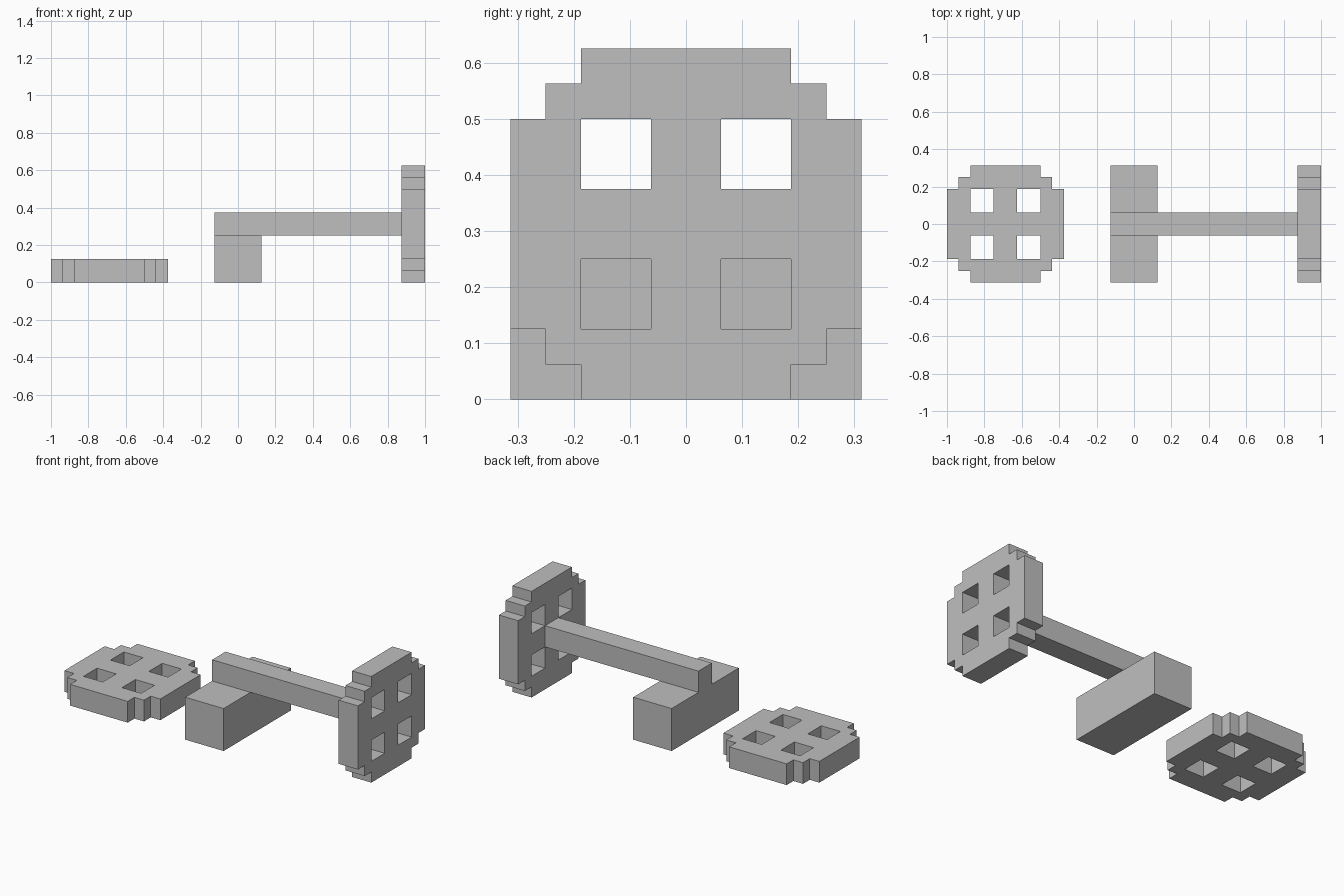
import bpy
import bmesh
from math import radians
from mathutils import Matrix, Vector

cube = bpy.data.objects.get("Cube")
if cube:
    bpy.data.objects.remove(cube, do_unlink=True)

U = 1 / 16  # block unit

grey = bpy.data.materials.new("plain_grey")
grey.use_nodes = True
colour = (0.52, 0.52, 0.52, 1)
grey.diffuse_color = colour
grey.node_tree.nodes["Principled BSDF"].inputs["Base Color"].default_value = colour


def finish(bm, name):
    bmesh.ops.recalc_face_normals(bm, faces=bm.faces)
    mesh = bpy.data.meshes.new(name)
    bm.to_mesh(mesh)
    bm.free()
    mesh.materials.append(grey)
    obj = bpy.data.objects.new(name, mesh)
    bpy.context.collection.objects.link(obj)
    return obj


def box(name, low, high):
    """Box between two corners given in block units."""
    low, high = Vector(low) * U, Vector(high) * U
    bm = bmesh.new()
    bmesh.ops.create_cube(bm, size=1)
    bmesh.ops.scale(bm, vec=high - low, verts=bm.verts)
    bmesh.ops.translate(bm, vec=(low + high) / 2, verts=bm.verts)
    return finish(bm, name)


def wheel(name, centre, upright=False):
    """Stepped disc with four square holes, made from a grid of cells."""
    bm = bmesh.new()
    bmesh.ops.create_grid(bm, x_segments=10, y_segments=10, size=5)
    unwanted = []
    for face in bm.faces:
        mid = face.calc_center_median()
        a, b = abs(mid.x), abs(mid.y)
        corner = a + b > 7.5
        hole = 1 < a < 3 and 1 < b < 3
        if corner or hole:
            unwanted.append(face)
    bmesh.ops.delete(bm, geom=unwanted, context="FACES")
    # Thicken the disc evenly about its centre
    raised = bmesh.ops.extrude_face_region(bm, geom=bm.faces[:], use_keep_orig=True)
    top = [v for v in raised["geom"] if isinstance(v, bmesh.types.BMVert)]
    bmesh.ops.translate(bm, vec=(0, 0, 2), verts=top)
    bmesh.ops.translate(bm, vec=(0, 0, -1), verts=bm.verts)
    turn = Matrix.Rotation(radians(90 if upright else 0), 4, "Y")
    place = Matrix.Translation(Vector(centre) * U)
    bm.transform(place @ turn @ Matrix.Scale(U, 4))
    return finish(bm, name)


# Wheel lying flat, and wheel standing at the end of the axle
wheel("flat_wheel", (-11, 0, 1))
wheel("upright_wheel", (15, 0, 5), upright=True)

# Axle bar resting on the support block
box("axle", (-2, -1, 4), (14, 1, 6))
box("support_block", (-2, -5, 0), (2, 5, 4))
